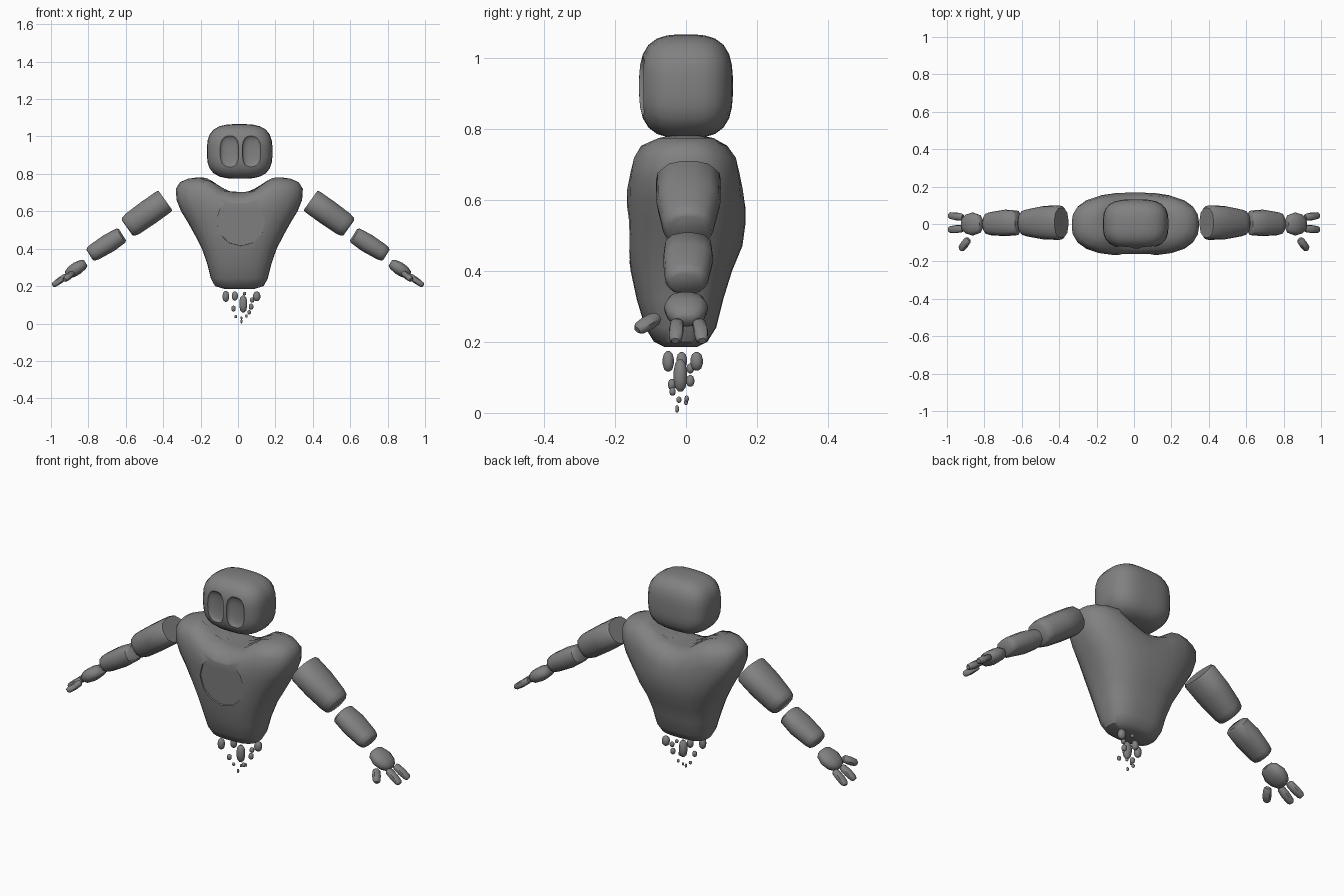
import bpy, bmesh, math
from mathutils import Vector, Matrix

if "Cube" in bpy.data.objects:
    bpy.data.objects.remove(bpy.data.objects["Cube"], do_unlink=True)

GREY = (0.22, 0.22, 0.22, 1.0)
stone = bpy.data.materials.new("stone_grey")
stone.use_nodes = True
stone.diffuse_color = GREY
bsdf = next(n for n in stone.node_tree.nodes if n.type == 'BSDF_PRINCIPLED')
bsdf.inputs["Base Color"].default_value = GREY
bsdf.inputs["Roughness"].default_value = 0.8


def make_object(name, bm):
    bmesh.ops.recalc_face_normals(bm, faces=bm.faces)
    mesh = bpy.data.meshes.new(name)
    bm.to_mesh(mesh)
    bm.free()
    mesh.materials.append(stone)
    obj = bpy.data.objects.new(name, mesh)
    bpy.context.collection.objects.link(obj)
    return obj


def activate(obj):
    bpy.ops.object.select_all(action='DESELECT')
    obj.select_set(True)
    bpy.context.view_layer.objects.active = obj


def smooth(obj, degrees=45):
    activate(obj)
    bpy.ops.object.shade_smooth_by_angle(angle=math.radians(degrees))


def carve(obj, cutter):
    activate(obj)
    mod = obj.modifiers.new("carve", 'BOOLEAN')
    mod.operation = 'DIFFERENCE'
    mod.solver = 'EXACT'
    mod.object = cutter
    bpy.ops.object.modifier_apply(modifier=mod.name)
    bpy.data.objects.remove(cutter, do_unlink=True)


def loft(rings, sides, power):
    """Skin superellipse rings: (height, half x, half y, centre y)."""
    bm = bmesh.new()
    loops = []
    for z, rx, ry, cy in rings:
        loop = []
        for i in range(sides):
            a = 2 * math.pi * (i + 0.5) / sides
            c, s = math.cos(a), math.sin(a)
            k = (abs(c) ** power + abs(s) ** power) ** (-1 / power)
            loop.append(bm.verts.new((rx * c * k, cy + ry * s * k, z)))
        loops.append(loop)
    for low, high in zip(loops, loops[1:]):
        for i in range(sides):
            j = (i + 1) % sides
            bm.faces.new((low[i], low[j], high[j], high[i]))
    bm.faces.new(loops[0])
    bm.faces.new(loops[-1])
    return bm


def blob(name, centre, size, power=2.0, cuts=2):
    """Rounded box made from a gridded cube; power sets how boxy it is."""
    bm = bmesh.new()
    bmesh.ops.create_cube(bm, size=2)
    bmesh.ops.subdivide_edges(bm, edges=bm.edges[:], cuts=cuts, use_grid_fill=True)
    for v in bm.verts:
        d = Vector([math.tan(c * math.pi / 4) for c in v.co])
        d /= sum(abs(c) ** power for c in d) ** (1 / power)
        v.co = Vector(centre) + Vector([a * b for a, b in zip(d, size)])
    return make_object(name, bm)


def limb(name, start, end, rings, sides=14, power=2.6):
    """Loft running from start to end; ring heights are fractions of its length."""
    start, end = Vector(start), Vector(end)
    axis = end - start
    length = axis.length
    axis.normalize()
    side = Vector((0, 1, 0))
    side = (side - axis * side.dot(axis)).normalized()
    frame = Matrix((side.cross(axis), side, axis)).transposed().to_4x4()
    bm = loft([(t * length, rx, ry, cy) for t, rx, ry, cy in rings], sides, power)
    bm.transform(Matrix.Translation(start) @ frame)
    smooth(make_object(name, bm))


# Torso: tapered loft with a scooped neckline
torso_rings = [
    (0.185, 0.08, 0.045, -0.015), (0.20, 0.13, 0.075, -0.015),
    (0.24, 0.152, 0.10, -0.015), (0.32, 0.172, 0.122, -0.017),
    (0.40, 0.20, 0.143, -0.013), (0.47, 0.236, 0.162, -0.003),
    (0.54, 0.275, 0.168, 0), (0.60, 0.312, 0.169, -0.001),
    (0.66, 0.336, 0.166, -0.003), (0.72, 0.34, 0.156, -0.003),
    (0.755, 0.318, 0.132, -0.005), (0.774, 0.275, 0.10, 0),
    (0.782, 0.22, 0.07, 0), (0.782, 0.15, 0.045, 0), (0.782, 0.07, 0.02, 0)]
bm = loft(torso_rings, 28, 2.8)
for v in bm.verts:
    t = min(max((v.co.z - 0.5) / 0.26, 0), 1)
    v.co.z -= 0.08 * t * t * (3 - 2 * t) * math.exp(-(v.co.x / 0.135) ** 4)
    v.co.x += 0.007
torso = make_object("torso", bm)

# Flat round panel planed into the chest
bm = bmesh.new()
bmesh.ops.create_cone(bm, cap_ends=True, segments=12, radius1=0.13, radius2=0.13, depth=0.2)
bm.transform(Matrix.Translation((0.015, -0.255, 0.54)) @ Matrix.Rotation(math.radians(93), 4, 'X'))
carve(torso, make_object("chest_cutter", bm))
smooth(torso, 40)

# Head with two sunken oval eyes
head = blob("head", (0.009, 0, 0.92), (0.175, 0.132, 0.146), 3.1, 7)
for x in (-0.047, 0.074):
    carve(head, blob("eye_cutter", (x, -0.135, 0.92), (0.051, 0.028, 0.087), 2.8, 7))
smooth(head, 35)

# Arms, mirrored
upper = [(0, 0.064, 0.08, 0.007), (0.05, 0.068, 0.092, 0.007), (0.45, 0.069, 0.09, 0.007),
         (0.85, 0.066, 0.074, 0.006), (0.96, 0.06, 0.066, 0.006), (1, 0.05, 0.054, 0.006)]
fore = [(0, 0.036, 0.05, 0.006), (0.05, 0.045, 0.066, 0.006), (0.4, 0.051, 0.071, 0.006),
        (0.85, 0.046, 0.062, 0.002), (0.96, 0.041, 0.055, 0.002), (1, 0.032, 0.044, 0.002)]
palm = [(0, 0.018, 0.03, 0), (0.12, 0.028, 0.049, 0), (0.45, 0.035, 0.062, 0),
        (0.75, 0.032, 0.053, 0), (0.94, 0.022, 0.036, 0), (1, 0.012, 0.02, 0)]
finger = [(0, 0.011, 0.013, 0), (0.1, 0.016, 0.019, 0), (0.5, 0.018, 0.021, 0),
          (0.9, 0.015, 0.018, 0), (1, 0.009, 0.011, 0)]
for s, label in ((1, "left"), (-1, "right")):
    limb(label + "_upper_arm", (s * 0.388, 0, 0.658), (s * 0.593, 0, 0.512), upper)
    limb(label + "_forearm", (s * 0.618, 0, 0.475), (s * 0.793, 0, 0.366), fore)
    limb(label + "_palm", (s * 0.815, 0, 0.325), (s * 0.918, 0, 0.258), palm)
    limb(label + "_front_finger", (s * 0.915, -0.025, 0.257), (s * 0.99, -0.03, 0.203), finger, 10)
    limb(label + "_back_finger", (s * 0.915, 0.036, 0.257), (s * 0.99, 0.046, 0.203), finger, 10)
    limb(label + "_thumb", (s * 0.885, -0.08, 0.27), (s * 0.927, -0.138, 0.234), finger, 10)

# Floating rubble under the torso: x, y, z, half width, half height
rubble = [(-0.065, -0.05, 0.145, 0.018, 0.03), (-0.017, -0.012, 0.147, 0.017, 0.025),
          (0.028, -0.016, 0.105, 0.022, 0.047), (0.1, 0.03, 0.145, 0.02, 0.027),
          (0.07, 0.012, 0.09, 0.013, 0.017), (-0.024, -0.04, 0.08, 0.012, 0.016),
          (0.06, -0.038, 0.06, 0.01, 0.012), (0.035, 0.03, 0.16, 0.009, 0.01),
          (0.075, 0.012, 0.125, 0.012, 0.014), (-0.012, -0.02, 0.037, 0.008, 0.009),
          (0.018, 0, 0.03, 0.006, 0.008), (0.045, 0.002, 0.04, 0.007, 0.009),
          (0.018, -0.025, 0.011, 0.006, 0.011)]
for i, (x, y, z, w, h) in enumerate(rubble):
    smooth(blob(f"rubble_{i + 1}", (x, y, z), (w, w * 0.9, h), 2.3, 2))
